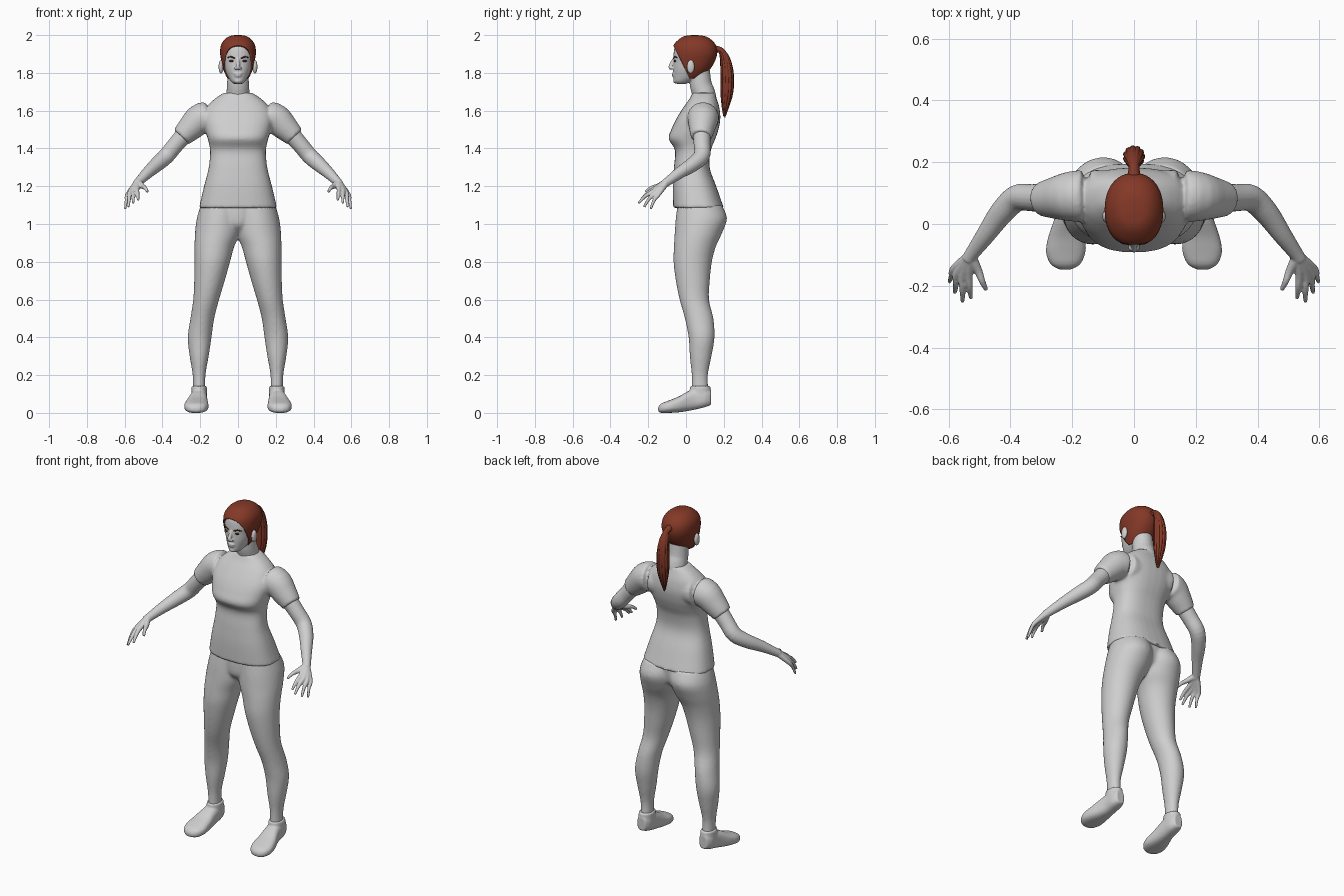
import bpy, bmesh, math, random
from mathutils import Matrix, Vector

random.seed(4)
cube = bpy.data.objects.get("Cube")
if cube:
    bpy.data.objects.remove(cube, do_unlink=True)


def material(name, rgb):
    mat = bpy.data.materials.new(name)
    mat.use_nodes = True
    mat.diffuse_color = (*rgb, 1)
    mat.node_tree.nodes["Principled BSDF"].inputs["Base Color"].default_value = (*rgb, 1)
    return mat


grey = material("plain grey", (.62, .62, .62))
auburn = material("auburn hair", (.23, .04, .02))
dark = material("dark brown", (.07, .014, .01))


def spline(rows, steps=4):
    """Smoothly interpolate a list of equal-length tuples."""
    out, last = [], len(rows) - 1
    for i in range(last):
        group = rows[max(i - 1, 0)], rows[i], rows[i + 1], rows[min(i + 2, last)]
        for k in range(steps):
            t = k / steps
            out.append(tuple(
                q + .5 * t * (r - p + t * (2 * p - 5 * q + 4 * r - s + t * (3 * (q - r) + s - p)))
                for p, q, r, s in zip(*group)))
    return out + [rows[last]]


def skin_rings(bm, rings):
    loops = [[bm.verts.new(p) for p in ring] for ring in rings]
    count = len(loops[0])
    for low, high in zip(loops, loops[1:]):
        for i in range(count):
            j = (i + 1) % count
            bm.faces.new((low[i], low[j], high[j], high[i]))
    bm.faces.new(loops[0])
    bm.faces.new(loops[-1])


def loft(bm, rows, power=2, along_y=False, sides=32):
    """Rows hold a station and the two ranges of a rounded section."""
    rings = []
    for t, a0, a1, b0, b1 in spline(rows):
        ring = []
        for i in range(sides):
            ang = math.tau * i / sides
            c, s = math.cos(ang), math.sin(ang)
            a = (a0 + a1) / 2 + (a1 - a0) / 2 * math.copysign(abs(c) ** (2 / power), c)
            b = (b0 + b1) / 2 + (b1 - b0) / 2 * math.copysign(abs(s) ** (2 / power), s)
            ring.append((a, t, b) if along_y else (a, b, t))
        rings.append(ring)
    skin_rings(bm, rings)


def tube(bm, rows, sides=14):
    """Rows hold a centre point and a radius."""
    rows = spline(rows)
    points = [Vector(r[:3]) for r in rows]
    rings = []
    for i, p in enumerate(points):
        d = points[min(i + 1, len(points) - 1)] - points[max(i - 1, 0)]
        u = d.cross(Vector((1, 0, 0))).normalized()
        v = d.cross(u).normalized()
        radius = max(rows[i][3], .001)
        rings.append([p + radius * (u * math.cos(a) + v * math.sin(a))
                      for a in (math.tau * k / sides for k in range(sides))])
    skin_rings(bm, rings)


def ball(bm, centre, radii):
    bmesh.ops.create_uvsphere(bm, u_segments=20, v_segments=12, radius=1,
                              matrix=Matrix.Translation(centre) @ Matrix.Diagonal((*radii, 1)))


def mirror(bm):
    copy = bmesh.ops.duplicate(bm, geom=bm.verts[:] + bm.edges[:] + bm.faces[:])
    for v in copy["geom"]:
        if isinstance(v, bmesh.types.BMVert):
            v.co.x *= -1


def finish(bm, name, mat, voxel=0, relax=0, shell=0):
    """Make the object; a voxel size melts overlapping pieces together."""
    bmesh.ops.recalc_face_normals(bm, faces=bm.faces)
    mesh = bpy.data.meshes.new(name)
    bm.to_mesh(mesh)
    bm.free()
    obj = bpy.data.objects.new(name, mesh)
    bpy.context.scene.collection.objects.link(obj)
    if voxel:
        remesh = obj.modifiers.new("melt", "REMESH")
        remesh.mode = "VOXEL"
        remesh.voxel_size = voxel
        soft = obj.modifiers.new("relax", "SMOOTH")
        soft.factor, soft.iterations = .5, relax
    if shell:
        solid = obj.modifiers.new("shell", "SOLIDIFY")
        solid.thickness, solid.offset = shell, -1
    if obj.modifiers:
        bpy.context.view_layer.update()
        graph = bpy.context.evaluated_depsgraph_get()
        obj.data = bpy.data.meshes.new_from_object(obj.evaluated_get(graph))
        obj.modifiers.clear()
    obj.data.materials.clear()
    obj.data.materials.append(mat)
    for poly in obj.data.polygons:
        poly.use_smooth = True
    return obj


def symmetric(rows):
    return [(z, -half, half, front, back) for z, half, front, back in rows]


# Shirt: sleeves, then torso
bm = bmesh.new()
tube(bm, [(.10, .09, 1.56, .085), (.19, .09, 1.56, .083), (.25, .085, 1.51, .07),
          (.30, .08, 1.46, .055)], 24)
mirror(bm)
loft(bm, symmetric([
    (1.085, .207, -.068, .20), (1.2, .18, -.07, .16), (1.3, .155, -.064, .125),
    (1.39, .148, -.058, .132), (1.45, .16, -.092, .155), (1.5, .175, -.078, .172),
    (1.56, .185, -.05, .182), (1.62, .165, -.012, .176), (1.665, .12, .02, .162),
    (1.695, .074, .035, .152)]), 2.5)
finish(bm, "shirt", grey, .009, 4)

# Trousers: legs, then the pelvis filling between them
bm = bmesh.new()
loft(bm, [
    (.11, .172, .238, .03, .12), (.2, .172, .24, .03, .116), (.3, .155, .256, .02, .135),
    (.4, .14, .266, .014, .151), (.5, .126, .252, -.006, .145), (.6, .1, .237, -.034, .122),
    (.7, .07, .232, -.054, .126), (.8, .042, .23, -.066, .137), (.88, .02, .23, -.064, .158),
    (.95, -.01, .228, -.06, .19), (1.03, -.02, .218, -.054, .217), (1.1, -.02, .197, -.045, .19)])
mirror(bm)
loft(bm, symmetric([(.955, .05, .0, .1), (1.0, .1, -.045, .17), (1.1, .14, -.048, .185)]))
finish(bm, "trousers", grey, .009, 4)

# Shoes with ankle collars
bm = bmesh.new()
loft(bm, [
    (-.148, .205, .24, .008, .03), (-.13, .174, .27, .0, .05), (-.09, .157, .285, .0, .066),
    (-.04, .158, .277, .003, .086), (.01, .162, .26, .01, .114), (.05, .163, .25, .018, .128),
    (.1, .165, .247, .03, .13), (.132, .18, .232, .042, .12)], 2.6, True)
loft(bm, [(.07, .164, .248, .02, .132), (.11, .164, .247, .02, .132), (.142, .165, .246, .022, .13)])
mirror(bm)
finish(bm, "shoes", grey, .006, 2)

# Arms with hands
bm = bmesh.new()
tube(bm, [(.26, .082, 1.5, .049), (.33, .085, 1.42, .044), (.38, .083, 1.36, .043),
          (.43, .035, 1.315, .039), (.48, -.035, 1.27, .031), (.52, -.09, 1.23, .024),
          (.537, -.115, 1.212, .022)], 20)
wrist = (.53, -.105, 1.22, .02)
fingers = [
    ((.505, -.15, 1.2, .014), (.478, -.213, 1.17, .007)),
    ((.535, -.165, 1.186, .0135), (.528, -.24, 1.125, .0065)),
    ((.555, -.167, 1.176, .0135), (.555, -.252, 1.11, .0065)),
    ((.572, -.16, 1.166, .013), (.58, -.222, 1.09, .0065)),
    ((.584, -.145, 1.157, .012), (.598, -.187, 1.078, .006))]
for knuckle, tip in fingers:
    x, y, z, r = ((a + b) / 2 for a, b in zip(knuckle, tip))
    tube(bm, [wrist, knuckle, (x, y - .004, z + .006, r), tip], 12)
mirror(bm)
finish(bm, "arms", grey, .004, 2)

# Head: ears, skull, neck, nose and lips
skull = [
    (1.742, .022, -.05, .0), (1.755, .037, -.063, .03), (1.78, .054, -.066, .085),
    (1.82, .071, -.068, .122), (1.86, .08, -.067, .146), (1.9, .087, -.066, .157),
    (1.94, .082, -.058, .15), (1.97, .062, -.03, .124), (1.987, .036, .0, .09),
    (1.992, .006, .04, .05)]
bm = bmesh.new()
ball(bm, (.09, .025, 1.832), (.013, .021, .037))
ball(bm, (.011, -.077, 1.824), (.008, .01, .007))
mirror(bm)
loft(bm, symmetric(skull), 2.2)
tube(bm, [(0, .1, 1.62, .07), (0, .093, 1.69, .062), (0, .078, 1.74, .058), (0, .07, 1.82, .055)], 24)
tube(bm, [(0, -.063, 1.875, .008), (0, -.075, 1.85, .01), (0, -.081, 1.832, .012),
          (0, -.074, 1.82, .01)])
ball(bm, (0, -.064, 1.795), (.023, .011, .006))
ball(bm, (0, -.063, 1.784), (.019, .011, .006))
ball(bm, (0, -.054, 1.757), (.02, .014, .013))
finish(bm, "head", grey, .0045, 2)

# Eyes and eyebrows
bm = bmesh.new()
ball(bm, (.033, -.058, 1.863), (.014, .006, .006))
mirror(bm)
finish(bm, "eyes", dark)
bm = bmesh.new()
tube(bm, [(.016, -.065, 1.877, .003), (.038, -.06, 1.885, .004), (.057, -.046, 1.88, .002)], 8)
mirror(bm)
finish(bm, "eyebrows", dark)

# Hair cap: a fuller skull trimmed along the hairline
bm = bmesh.new()
grow = .008
loft(bm, symmetric([(z + grow * (z - 1.742) * 4, half + grow, front - grow, back + grow)
                    for z, half, front, back in skull]), 2.2, sides=48)
for point, normal in (((0, 0, 1.77), (0, 0, 1)), ((0, .02, 1.77), (0, 2, 1))):
    bmesh.ops.bisect_plane(bm, geom=bm.verts[:] + bm.edges[:] + bm.faces[:],
                           plane_co=point, plane_no=normal, clear_inner=True)
finish(bm, "hair_cap", auburn, shell=.01)

# Ponytail: a core wrapped in strands
bm = bmesh.new()
core = [(0, .155, 1.925, .02), (0, .187, 1.917, .016), (0, .208, 1.87, .026),
        (0, .218, 1.79, .033), (0, .216, 1.7, .031), (0, .208, 1.63, .019), (0, .203, 1.575, .005)]
tube(bm, core)
strands = 11
for k in range(strands):
    angle = math.tau * k / strands
    drop = random.uniform(-.012, .012)
    tube(bm, [(x + r * .78 * math.cos(angle), y + r * .78 * math.sin(angle),
               z + drop * (1.925 - z) * 3, r * .32) for x, y, z, r in core], 8)
finish(bm, "ponytail", auburn)
